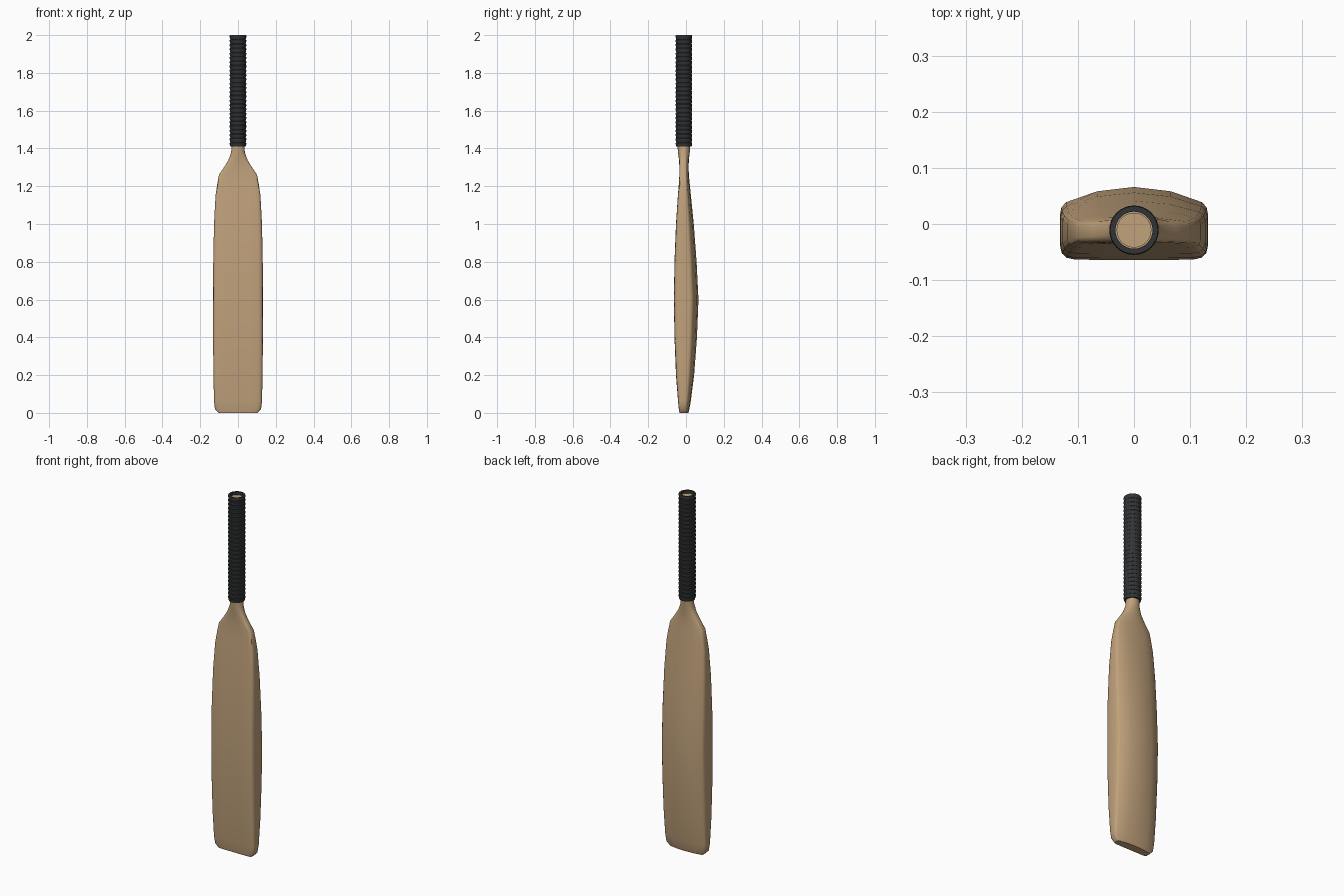
import bpy, bmesh, math

if "Cube" in bpy.data.objects:
    bpy.data.objects.remove(bpy.data.objects["Cube"])


def material(name, rgb):
    m = bpy.data.materials.new(name)
    m.diffuse_color = (*rgb, 1)
    m.use_nodes = True
    m.node_tree.nodes["Principled BSDF"].inputs["Base Color"].default_value = m.diffuse_color
    return m


wood = material("willow_wood", (0.53, 0.36, 0.20))
rubber = material("dark_rubber", (0.032, 0.034, 0.036))
CY = -0.011  # handle axis in y


def loft(name, rings, mat, cap=True, closed=False, angle=35):
    """Skin a stack of rings that all have the same number of points."""
    bm = bmesh.new()
    vs = [[bm.verts.new(p) for p in r] for r in rings]
    pairs = list(zip(vs, vs[1:]))
    if closed:
        pairs.append((vs[-1], vs[0]))
    for a, b in pairs:
        for i in range(len(a)):
            j = (i + 1) % len(a)
            bm.faces.new((a[i], a[j], b[j], b[i]))
    if cap and not closed:
        bm.faces.new(vs[0][::-1])
        bm.faces.new(vs[-1])
    bmesh.ops.recalc_face_normals(bm, faces=bm.faces)
    me = bpy.data.meshes.new(name)
    bm.to_mesh(me)
    bm.free()
    me.materials.append(mat)
    ob = bpy.data.objects.new(name, me)
    bpy.context.collection.objects.link(ob)
    bpy.ops.object.select_all(action='DESELECT')
    ob.select_set(True)
    bpy.context.view_layer.objects.active = ob
    bpy.ops.object.shade_smooth_by_angle(angle=math.radians(angle))
    return ob


def circle(r, z, n=32):
    return [(r * math.cos(2 * math.pi * i / n),
             CY + r * math.sin(2 * math.pi * i / n), z) for i in range(n)]


# Blade: half cross-section (x, y from face 0 to spine 1), mirrored in x
half = [(0, 0), (0.45, 0), (0.8, 0.005), (0.91, 0.03), (0.975, 0.09), (1, 0.2),
        (1, 0.62), (0.98, 0.72), (0.92, 0.79), (0.5, 0.94), (0, 1)]
section = half + [(-x, y) for x, y in half[-2:0:-1]]
n = len(half) - 1

# z, half width, face y, spine y, roundness of the section
stations = [(0.0, 0.103, -0.034, 0.012, 0), (0.02, 0.122, -0.038, 0.018, 0),
            (0.06, 0.127, -0.042, 0.025, 0), (0.2, 0.130, -0.053, 0.043, 0),
            (0.4, 0.132, -0.061, 0.058, 0), (0.6, 0.132, -0.064, 0.066, 0),
            (0.8, 0.131, -0.061, 0.056, 0), (1.0, 0.127, -0.053, 0.041, 0),
            (1.15, 0.119, -0.043, 0.026, 0), (1.21, 0.110, -0.038, 0.020, 0),
            (1.26, 0.101, -0.035, 0.015, 0.05), (1.30, 0.074, -0.035, 0.014, 0.2),
            (1.34, 0.050, -0.037, 0.015, 0.5), (1.38, 0.036, -0.043, 0.020, 0.9),
            (1.42, 0.034, -0.045, 0.023, 1)]
rings = []
for z, w, y0, y1, k in stations:
    ring = []
    for i, (sx, sy) in enumerate(section):
        a = math.pi * i / n
        ux = sx * (1 - k) + math.sin(a) * k
        uy = sy * (1 - k) + (0.5 - 0.5 * math.cos(a)) * k
        ring.append((ux * w, y0 + (y1 - y0) * uy, z))
    rings.append(ring)
loft("blade", rings, wood, angle=40)

# Handle core, visible inside the open top of the grip
loft("handle_core", [circle(0.031, 1.40), circle(0.031, 1.985)], wood)

# Ribbed rubber grip: hollow sleeve with stepped ridges
z0, z1, count = 1.41, 2.0, 26
pitch = (z1 - z0) / count
profile = [(0.033, z1), (0.033, z0)]
for i in range(count):
    z = z0 + i * pitch
    profile += [(0.0405, z), (0.0440, z + pitch * 0.55), (0.0440, z + pitch * 0.85)]
profile.append((0.0425, z1))
loft("grip", [circle(r, z) for r, z in profile], rubber, closed=True, angle=30)
